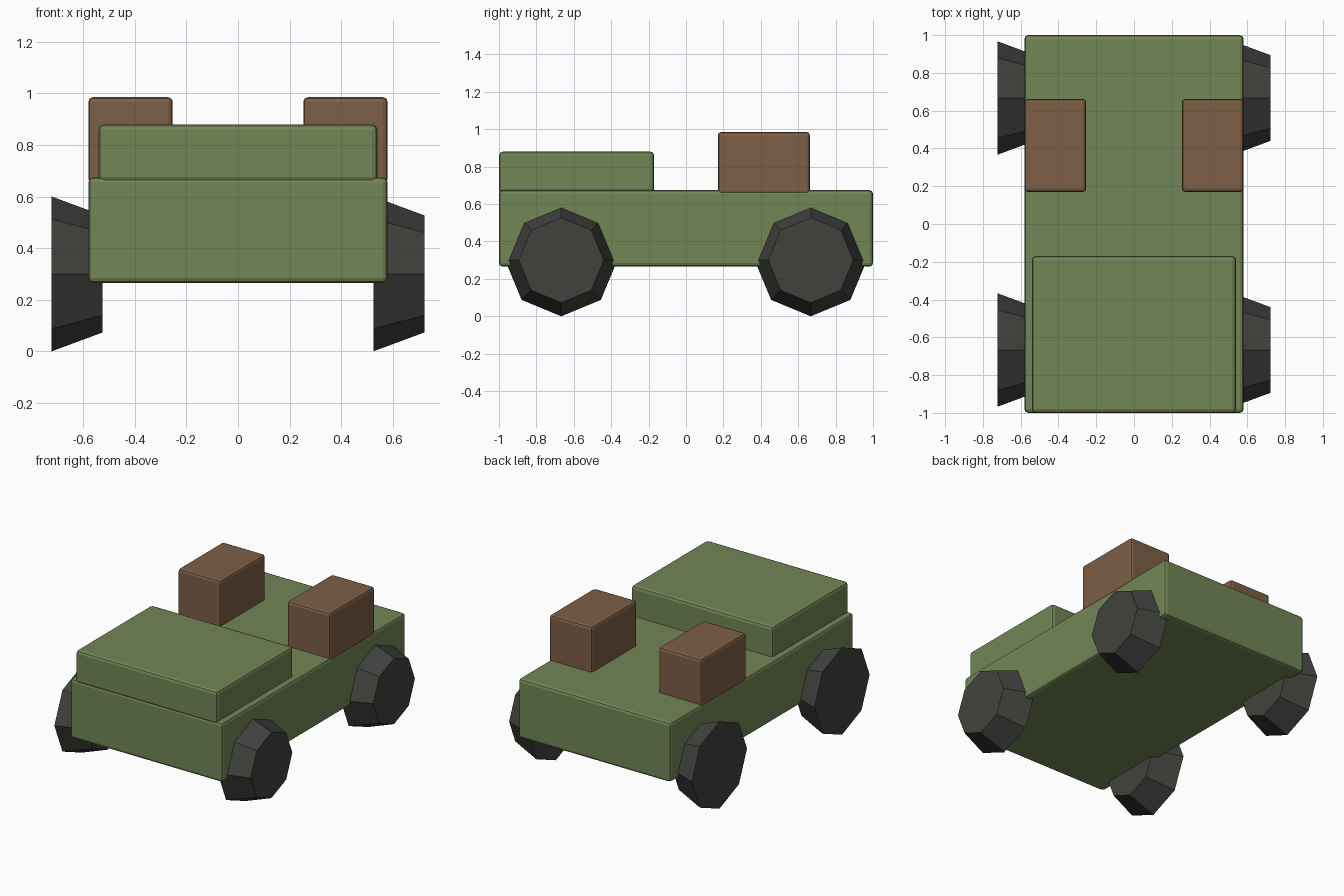
import bpy, bmesh, math
from mathutils import Matrix

if "Cube" in bpy.data.objects:
    bpy.data.objects.remove(bpy.data.objects["Cube"])


def material(name, rgb):
    m = bpy.data.materials.new(name)
    m.diffuse_color = (*rgb, 1)
    m.use_nodes = True
    m.node_tree.nodes["Principled BSDF"].inputs["Base Color"].default_value = m.diffuse_color
    return m


green = material("olive green", (0.168, 0.238, 0.091))
brown = material("seat brown", (0.205, 0.114, 0.062))
rubber = material("dark rubber", (0.053, 0.053, 0.048))


def finish(bm, name, mat):
    mesh = bpy.data.meshes.new(name)
    bm.to_mesh(mesh)
    bm.free()
    mesh.materials.append(mat)
    obj = bpy.data.objects.new(name, mesh)
    bpy.context.collection.objects.link(obj)
    return obj


def rounded_box(name, lo, hi, mat, bevel=0.02):
    bm = bmesh.new()
    bmesh.ops.create_cube(bm, size=1)
    for v in bm.verts:
        v.co = [lo[i] + (v.co[i] + 0.5) * (hi[i] - lo[i]) for i in range(3)]
    bmesh.ops.bevel(bm, geom=bm.edges[:], offset=bevel, segments=2,
                    profile=0.5, affect='EDGES')
    return finish(bm, name, mat)


def wheel(name, x, y):
    # eight-sided cone section, every wheel narrowing towards +x
    bm = bmesh.new()
    bmesh.ops.create_cone(bm, cap_ends=True, segments=8,
                          radius1=0.30, radius2=0.227, depth=0.197)
    bmesh.ops.transform(bm, verts=bm.verts[:],
                        matrix=Matrix.Translation((x, y, 0.30))
                        @ Matrix.Rotation(math.pi / 2, 4, 'Y'))
    return finish(bm, name, rubber)


# Chassis and bonnet
rounded_box("body", (-0.58, -1, 0.265), (0.58, 1, 0.675), green)
rounded_box("hood", (-0.54, -1, 0.655), (0.54, -0.17, 0.88), green)

# Seats and wheels, both sides
for side, s in (("left", -1), ("right", 1)):
    xs = sorted((s * 0.253, s * 0.58))
    rounded_box(side + "_seat", (xs[0], 0.17, 0.65), (xs[1], 0.663, 0.985), brown, 0.018)
    for end, y in (("front", -0.667), ("rear", 0.667)):
        wheel(f"{end}_{side}_wheel", s * 0.6235, y)
